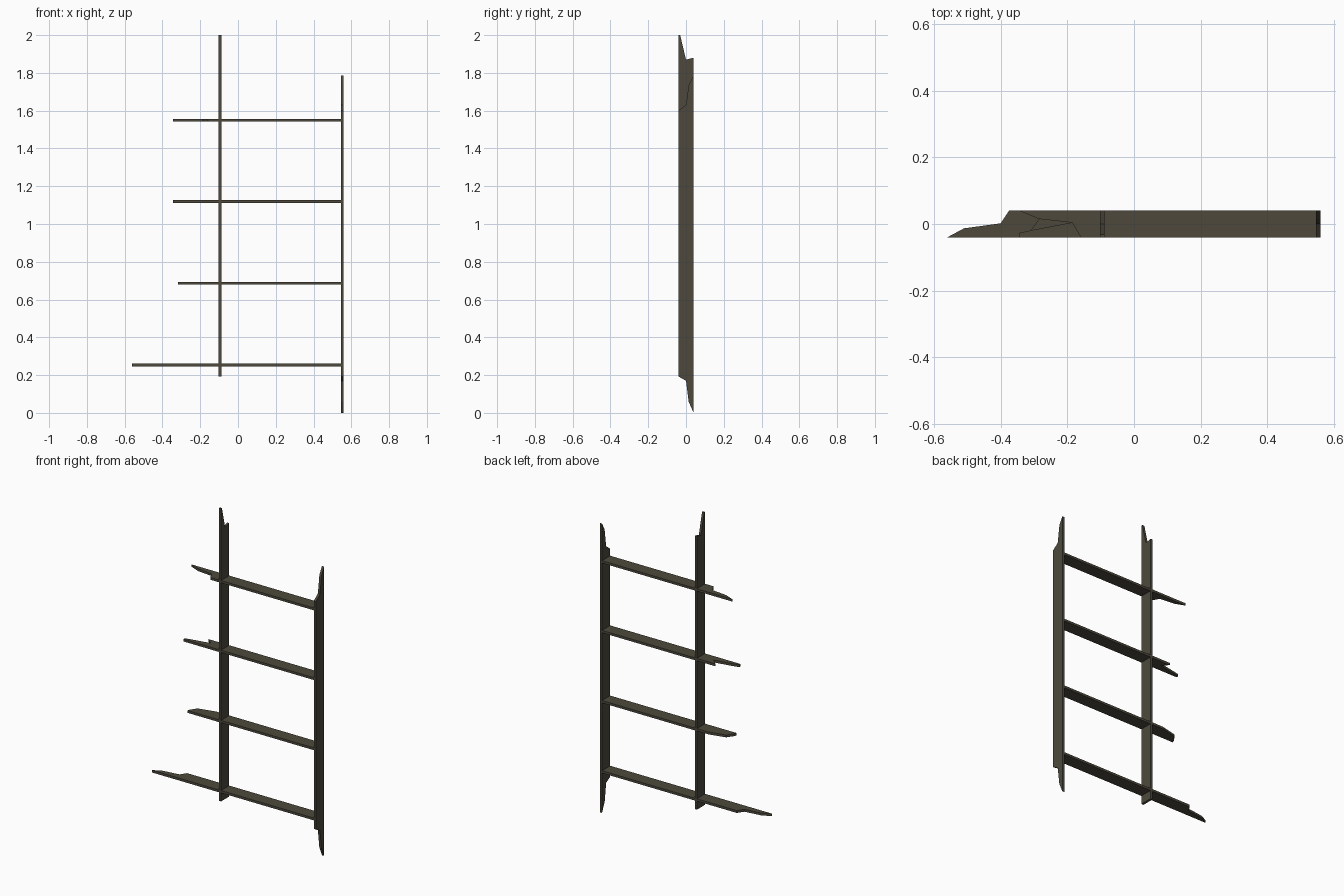
import bpy
import bmesh

if "Cube" in bpy.data.objects:
    bpy.data.objects.remove(bpy.data.objects["Cube"])

wood = bpy.data.materials.new("dark weathered wood")
wood.diffuse_color = (0.075, 0.066, 0.046, 1)
wood.use_nodes = True
wood.node_tree.nodes["Principled BSDF"].inputs["Base Color"].default_value = wood.diffuse_color

T = 0.0145  # board thickness


def board(name, outline, place):
    """Extrude a splintered board outline (length, y) by the board thickness."""
    bm = bmesh.new()
    low = [bm.verts.new(place(a, y, -T / 2)) for a, y in outline]
    high = [bm.verts.new(place(a, y, T / 2)) for a, y in outline]
    bm.faces.new(low)
    bm.faces.new(high)
    n = len(outline)
    for i in range(n):
        j = (i + 1) % n
        bm.faces.new((low[i], low[j], high[j], high[i]))
    # split the concave caps into clean triangles
    bmesh.ops.triangulate(bm, faces=[f for f in bm.faces if len(f.verts) > 4])
    bmesh.ops.recalc_face_normals(bm, faces=bm.faces)
    mesh = bpy.data.meshes.new(name)
    bm.to_mesh(mesh)
    bm.free()
    mesh.materials.append(wood)
    obj = bpy.data.objects.new(name, mesh)
    bpy.context.collection.objects.link(obj)


# Upright boards: outline in (z, y)
uprights = {
    "left_upright": (-0.095, [
        (0.193, -0.04), (2.0, -0.04), (2.0, -0.031), (1.94, -0.018),
        (1.87, 0.0), (1.88, 0.04), (0.193, 0.04)]),
    "right_upright": (0.5525, [
        (0.193, -0.04), (1.60, -0.04), (1.63, 0.0), (1.74, 0.015),
        (1.785, 0.04), (0.0, 0.04), (0.06, 0.014), (0.17, 0.0)]),
}
for name, (x, outline) in uprights.items():
    board(name, outline, lambda a, y, t, x=x: (x + t, y, a))

# Cross boards: broken left end in (x, y), from the front edge to the back edge
ends = [
    (0.253, [(-0.56, -0.04), (-0.51, -0.013), (-0.40, 0.002), (-0.375, 0.04)]),
    (0.686, [(-0.318, -0.04), (-0.31, -0.02), (-0.285, 0.015), (-0.18, 0.04)]),
    (1.119, [(-0.345, -0.04), (-0.345, -0.027), (-0.31, -0.019),
             (-0.19, 0.004), (-0.23, 0.04)]),
    (1.549, [(-0.16, -0.04), (-0.185, 0.004), (-0.285, 0.015), (-0.345, 0.04)]),
]
for i, (z, end) in enumerate(ends, 1):
    outline = end + [(0.548, 0.04), (0.548, -0.04)]
    board(f"cross_board_{i}", outline, lambda a, y, t, z=z: (a, y, z + t))
